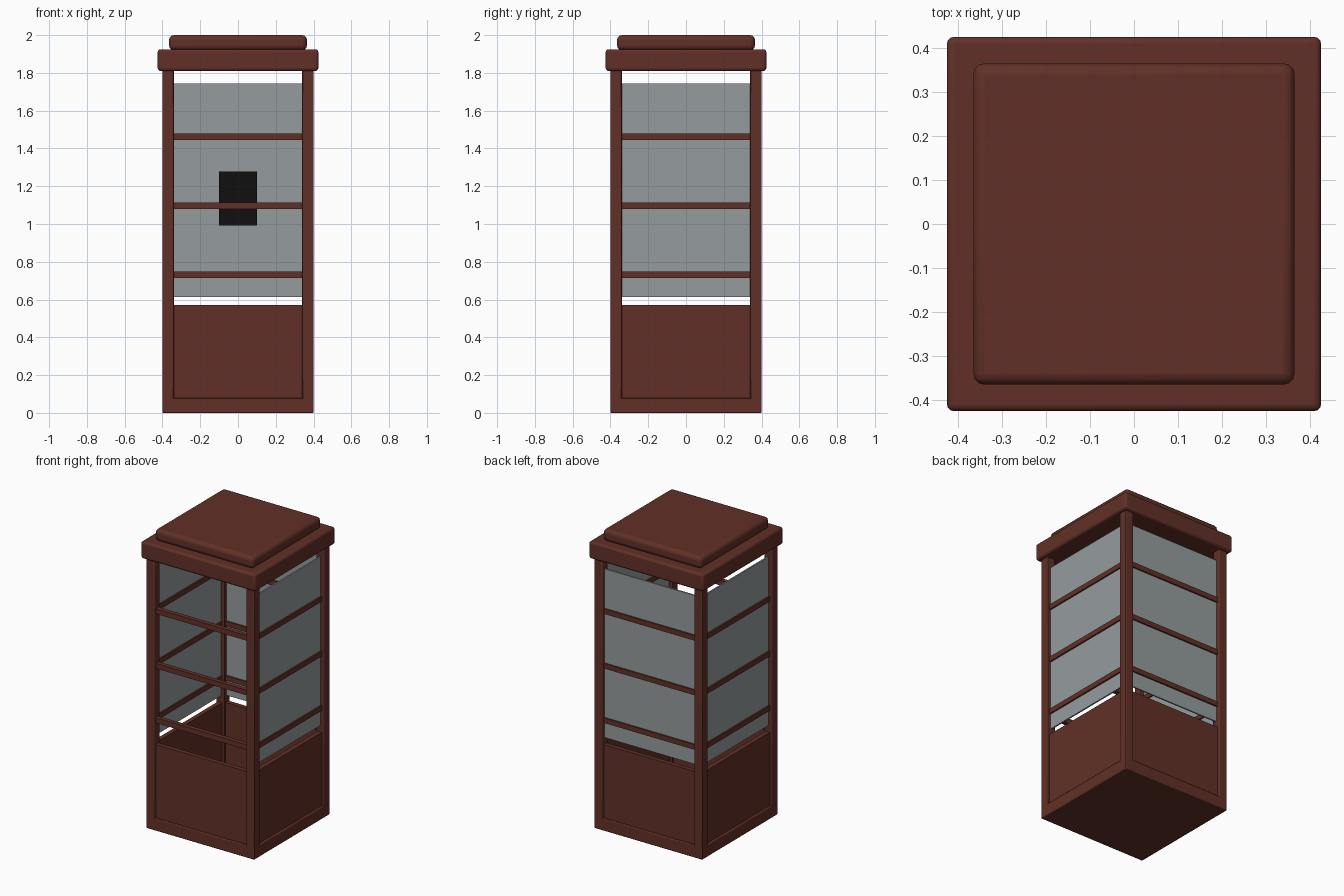
import bpy
from math import pi
from mathutils import Matrix

cube = bpy.data.objects.get("Cube")
if cube:
    bpy.data.objects.remove(cube, do_unlink=True)


def material(name, rgb):
    m = bpy.data.materials.new(name)
    m.use_nodes = True
    m.diffuse_color = (*rgb, 1)
    m.node_tree.nodes["Principled BSDF"].inputs["Base Color"].default_value = (*rgb, 1)
    return m


RED = material("dark red paint", (0.12, 0.03, 0.02))
GLASS = material("grey glass", (0.30, 0.33, 0.34))
BLACK = material("black plastic", (0.005, 0.005, 0.005))


def box(name, size, centre, mat, bevel=0.0, segments=2, turn=0.0):
    """Box of a given size, turned about the vertical axis of the booth."""
    bpy.ops.mesh.primitive_cube_add(size=1)
    ob = bpy.context.object
    ob.name = name
    ob.data.transform(Matrix.Rotation(turn, 4, "Z") @ Matrix.Translation(centre)
                      @ Matrix.Diagonal((*size, 1)))
    ob.data.materials.append(mat)
    if bevel:
        mod = ob.modifiers.new("Bevel", "BEVEL")
        mod.width, mod.segments = bevel, segments
        bpy.ops.object.shade_smooth_by_angle()
    return ob


HALF, POST, TOP = 0.4, 0.06, 1.82
SPAN = 2 * (HALF - POST)
WALL = -(HALF - POST / 2)       # wall centre line on the front side

# Floor slab
box("base", (0.8, 0.8, 0.08), (0, 0, 0.04), RED, 0.005)

# Four walls: post, lower panel, glazing bars, and glass on all but the front
for i, side in enumerate(("front", "left", "back", "right")):
    turn = i * pi / 2
    box(side + "_corner_post", (POST, POST, TOP), (WALL, WALL, TOP / 2), RED, 0.005, turn=turn)
    box(side + "_lower_panel", (SPAN, 0.03, 0.5), (0, WALL, 0.32), RED, turn=turn)
    for z in (0.732, 1.097, 1.463):
        box(side + "_glazing_bar", (SPAN, 0.03, 0.034), (0, WALL, z), RED, turn=turn)
    if side != "front":
        box(side + "_glass", (SPAN, 0.01, 1.13), (0, WALL, 1.178), GLASS, turn=turn)

# Telephone on the inside of the back wall
box("telephone", (0.2, 0.1, 0.285), (0, 0.3, 1.135), BLACK)

# Roof in two rounded tiers
box("roof", (0.85, 0.85, 0.115), (0, 0, 1.8675), RED, 0.015, 3)
box("roof_cap", (0.73, 0.73, 0.08), (0, 0, 1.96), RED, 0.025, 3)
